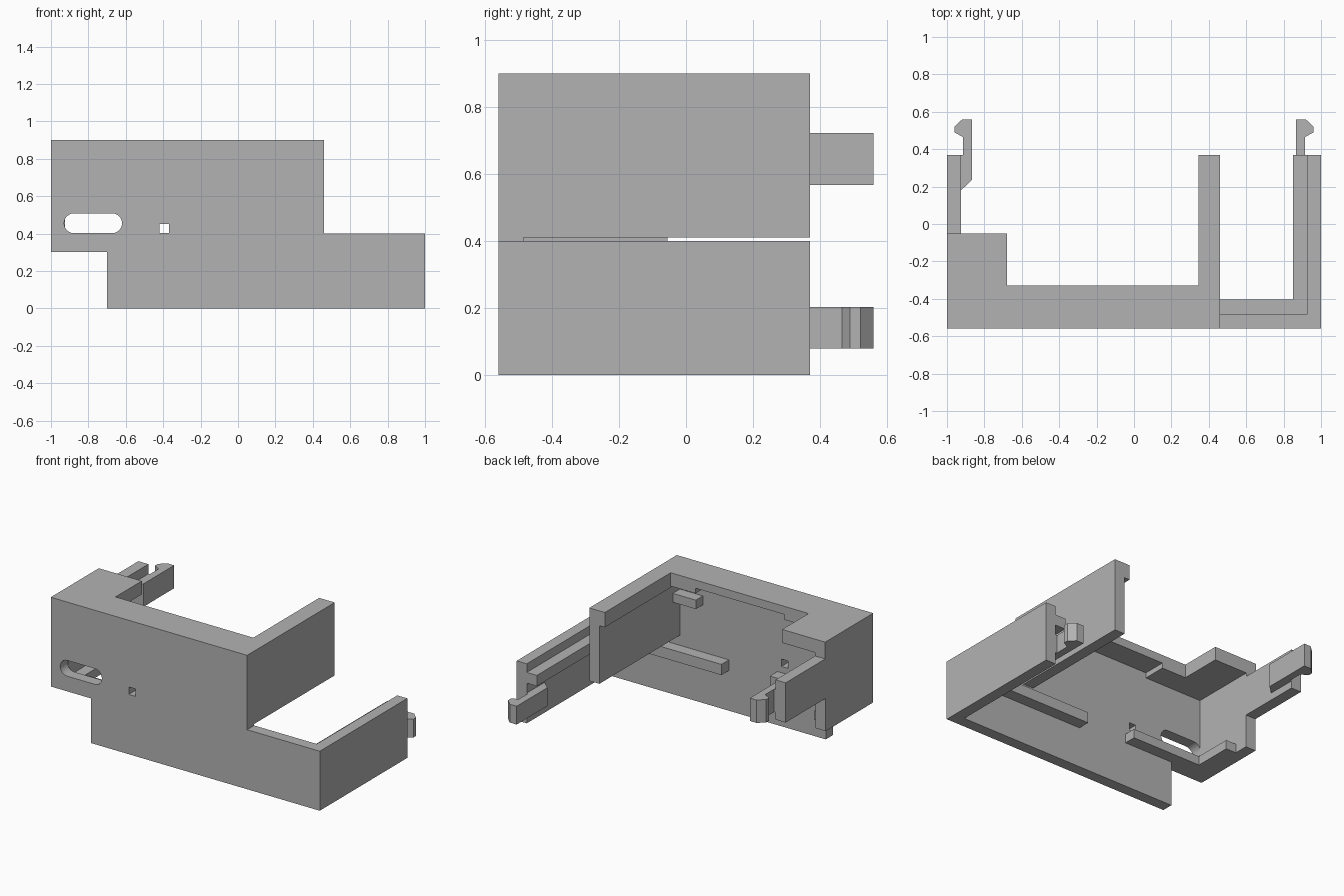
import bpy, bmesh, math
from mathutils import Vector

if "Cube" in bpy.data.objects:
    bpy.data.objects.remove(bpy.data.objects["Cube"], do_unlink=True)

grey = bpy.data.materials.new("plain_grey")
grey.use_nodes = True
colour = (0.45, 0.45, 0.45, 1)
grey.diffuse_color = colour
grey.node_tree.nodes["Principled BSDF"].inputs["Base Color"].default_value = colour


def prism(name, outline, plane, lo, hi):
    """Extrude a 2D outline; plane is 'xy', 'xz' or 'yz', lo..hi is the other axis."""
    place = {"xy": lambda a, b, c: (a, b, c),
             "xz": lambda a, b, c: (a, c, b),
             "yz": lambda a, b, c: (c, a, b)}[plane]
    bm = bmesh.new()
    base = bm.faces.new([bm.verts.new(place(a, b, lo)) for a, b in outline])
    side = bmesh.ops.extrude_face_region(bm, geom=[base])["geom"]
    moved = [v for v in side if isinstance(v, bmesh.types.BMVert)]
    bmesh.ops.translate(bm, verts=moved, vec=Vector(place(0, 0, hi - lo)))
    bmesh.ops.recalc_face_normals(bm, faces=bm.faces)
    mesh = bpy.data.meshes.new(name)
    bm.to_mesh(mesh)
    bm.free()
    mesh.materials.append(grey)
    ob = bpy.data.objects.new(name, mesh)
    bpy.context.collection.objects.link(ob)
    return ob


def box(name, x, y, z):
    return prism(name, [(x[0], y[0]), (x[1], y[0]), (x[1], y[1]), (x[0], y[1])], "xy", *z)


def cut(target, cutter):
    cutter.hide_render = True
    mod = target.modifiers.new("cut", "BOOLEAN")
    mod.operation, mod.solver, mod.object = "DIFFERENCE", "EXACT", cutter
    bpy.context.view_layer.objects.active = target
    bpy.ops.object.modifier_apply(modifier=mod.name)
    bpy.data.objects.remove(cutter, do_unlink=True)


FRONT, INNER, BACK = -0.56, -0.485, 0.37
RIB = -0.405

# Front plate with its stepped outline, rounded slot and small square hole
front = prism("front_plate", [(-0.7, 0), (1, 0), (1, 0.4), (0.46, 0.4), (0.46, 0.9),
                              (-1, 0.9), (-1, 0.3), (-0.7, 0.3)], "xz", FRONT, INNER)
r = 0.053
pill = []
for cx, start in ((-0.673, -90), (-0.877, 90)):
    for i in range(13):
        t = math.radians(start + 15 * i)
        pill.append((cx + r * math.cos(t), 0.455 + r * math.sin(t)))
cut(front, prism("slot_cutter", pill, "xz", -0.7, -0.4))
cut(front, box("hole_cutter", (-0.42, -0.37), (-0.7, -0.4), (0.402, 0.452)))

# Top plates: strip along the front and wider corner
box("top_strip", (-0.925, 0.385), (INNER, -0.33), (0.845, 0.9))
box("top_strip_right_end", (0.16, 0.385), (INNER, -0.33), (0.81, 0.845))
box("top_strip_left_end", (-0.69, -0.5), (INNER, -0.33), (0.81, 0.845))
box("top_corner", (-0.925, -0.68), (INNER, -0.05), (0.81, 0.9))

# Left-hand wall, deep at the front and narrow toward the back
prism("slot_side_wall", [(INNER, 0.3), (-0.055, 0.3), (-0.055, 0.52), (BACK, 0.52),
                         (BACK, 0.787), (-0.05, 0.787), (-0.05, 0.9), (INNER, 0.9)],
      "yz", -1, -0.925)

# Middle wall with an inward lip along its top
prism("middle_wall", [(0.385, 0.41), (0.46, 0.41), (0.46, 0.9), (0.345, 0.9),
                      (0.345, 0.8), (0.385, 0.8)], "xz", INNER, BACK)

# Low side wall
box("low_side_wall", (0.925, 1), (INNER, BACK), (0, 0.4))

# Inner support ribs
box("front_rib", (0.02, 0.925), (INNER, RIB), (0.27, 0.342))
box("low_side_rib", (0.85, 0.925), (RIB, BACK), (0.27, 0.342))
box("slot_rib", (-0.925, -0.34), (INNER, RIB), (0.3, 0.36))
box("slot_side_rib", (-0.925, -0.85), (RIB, -0.15), (0.3, 0.36))
box("upper_tab", (0.214, 0.385), (INNER, -0.41), (0.66, 0.72))

# Snap clips, mirrored on both side walls
clip = [(0.925, 0.18), (0.925, BACK), (0.915, BACK), (0.915, 0.465), (0.96, 0.49),
        (0.96, 0.52), (0.918, 0.56), (0.867, 0.56), (0.867, 0.235)]
for name, sign, z in (("low_clip", 1, (0.08, 0.203)), ("high_clip", -1, (0.568, 0.722))):
    prism(name, [(sign * x, y) for x, y in clip], "xy", *z)
